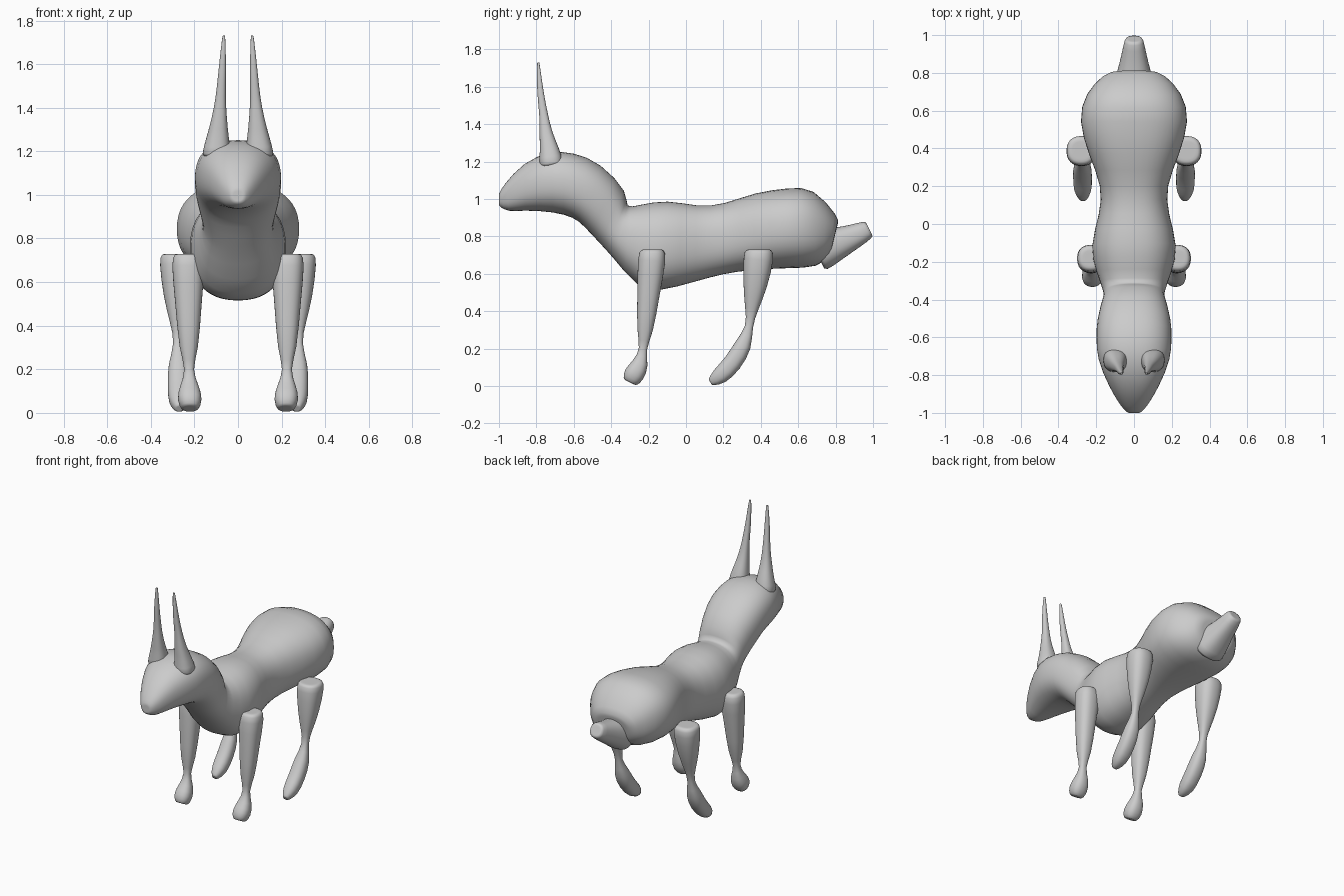
import bpy
import bmesh
from math import sin, cos, pi, copysign
from mathutils import Vector

default_cube = bpy.data.objects.get("Cube")
if default_cube:
    bpy.data.objects.remove(default_cube, do_unlink=True)

# One plain colour for the whole animal
grey = bpy.data.materials.new("plain grey")
grey.diffuse_color = (.6, .6, .6, 1)
grey.use_nodes = True
grey.node_tree.nodes["Principled BSDF"].inputs["Base Color"].default_value = grey.diffuse_color

SIDES = 24
BOXINESS = .85


def rounded(value):
    """Push a sine or cosine outwards, so that an oval turns slightly boxy."""
    return copysign(abs(value) ** BOXINESS, value)


def close_end(bm, ring):
    """Flat cap made of a small inner ring filled with a fan."""
    middle = sum((vert.co for vert in ring), Vector()) / SIDES
    inner = [bm.verts.new(vert.co.lerp(middle, .3)) for vert in ring]
    hub = bm.verts.new(middle)
    for i in range(SIDES):
        j = (i + 1) % SIDES
        bm.faces.new((ring[i], ring[j], inner[j], inner[i]))
        bm.faces.new((inner[i], inner[j], hub))


def loft(name, sections):
    """Smooth skin over ovals, each given by its centre, upward radius and half width."""
    bm = bmesh.new()
    rings = []
    for centre, reach, half_width in sections:
        across = Vector((half_width, 0, 0))
        angles = [2 * pi * i / SIDES for i in range(SIDES)]
        rings.append([
            bm.verts.new(centre + across * rounded(cos(a)) + reach * rounded(sin(a)))
            for a in angles
        ])
    for ring, following in zip(rings, rings[1:]):
        for i in range(SIDES):
            j = (i + 1) % SIDES
            bm.faces.new((ring[i], ring[j], following[j], following[i]))
    close_end(bm, rings[0])
    close_end(bm, rings[-1])
    bmesh.ops.recalc_face_normals(bm, faces=bm.faces)
    for face in bm.faces:
        face.smooth = True

    mesh = bpy.data.meshes.new(name)
    bm.to_mesh(mesh)
    bm.free()
    mesh.materials.append(grey)
    part = bpy.data.objects.new(name, mesh)
    bpy.context.collection.objects.link(part)
    smoothing = part.modifiers.new("smoothing", "SUBSURF")
    smoothing.levels = smoothing.render_levels = 1


def trunk(name, outline):
    """Loft between a back line and a belly line on the centre plane."""
    sections = []
    for back_y, back_z, belly_y, belly_z, half_width in outline:
        back = Vector((0, back_y, back_z))
        belly = Vector((0, belly_y, belly_z))
        sections.append(((back + belly) / 2, (back - belly) / 2, half_width))
    loft(name, sections)


def limb(name, path, start_x=0, end_x=0):
    """Round tube along a path of (y, z, radius), each ring square to the path."""
    last = len(path) - 1
    centres = [
        Vector((start_x + (end_x - start_x) * i / last, y, z))
        for i, (y, z, radius) in enumerate(path)
    ]
    sections = []
    for i, (y, z, radius) in enumerate(path):
        along = centres[min(i + 1, last)] - centres[max(i - 1, 0)]
        reach = Vector((0, -along.z, along.y)).normalized() * radius
        sections.append((centres[i], reach, radius))
    loft(name, sections)


# Body from nose to rump: back y and z, belly y and z, half width
head = [
    (-1, 1.03, -1, .96, .035),
    (-.98, 1.07, -.95, .93, .07),
    (-.87, 1.2, -.87, .94, .13),
    (-.72, 1.26, -.7, .93, .2),
    (-.6, 1.25, -.6, .9, .2),
    (-.46, 1.2, -.55, .86, .2),
    (-.3, 1.03, -.46, .76, .16),
]
chest = [
    (-.33, .95, -.4, .7, .16),
    (-.25, .97, -.26, .52, .2),
    (-.1, 1, -.15, .5, .24),
    (.06, .96, .06, .56, .18),
]
hindquarters = [
    (.2, .97, .2, .6, .17),
    (.37, 1.04, .35, .62, .24),
    (.55, 1.06, .55, .63, .3),
    (.68, 1.07, .71, .63, .26),
    (.82, .9, .77, .7, .16),
]
trunk("body", head + chest + hindquarters)

# Stubby upturned tail
limb("tail", [(.7, .72, .12), (.8, .76, .09), (.9, .8, .065), (.98, .84, .05)])

# Legs narrow to a pinched joint above each foot
front_leg = [
    (-.18, .73, .06),
    (-.18, .7, .08),
    (-.2, .5, .06),
    (-.22, .28, .045),
    (-.23, .2, .012),
    (-.24, .12, .045),
    (-.28, .06, .06),
    (-.3, .02, .04),
]
hind_leg = [
    (.39, .73, .07),
    (.39, .7, .085),
    (.37, .53, .065),
    (.35, .41, .035),
    (.34, .32, .013),
    (.31, .22, .05),
    (.25, .12, .05),
    (.18, .05, .05),
    (.13, .02, .02),
]

# Tall ears taper to thin upright tips
ear = [
    (-.72, 1.18, .07),
    (-.73, 1.27, .05),
    (-.75, 1.35, .035),
    (-.76, 1.45, .022),
    (-.78, 1.57, .018),
    (-.79, 1.73, .007),
]
for label, side in (("left", 1), ("right", -1)):
    limb(label + "_front_leg", front_leg, side * .23, side * .22)
    limb(label + "_hind_leg", hind_leg, side * .28, side * .27)
    limb(label + "_ear", ear, side * .1, side * .065)
